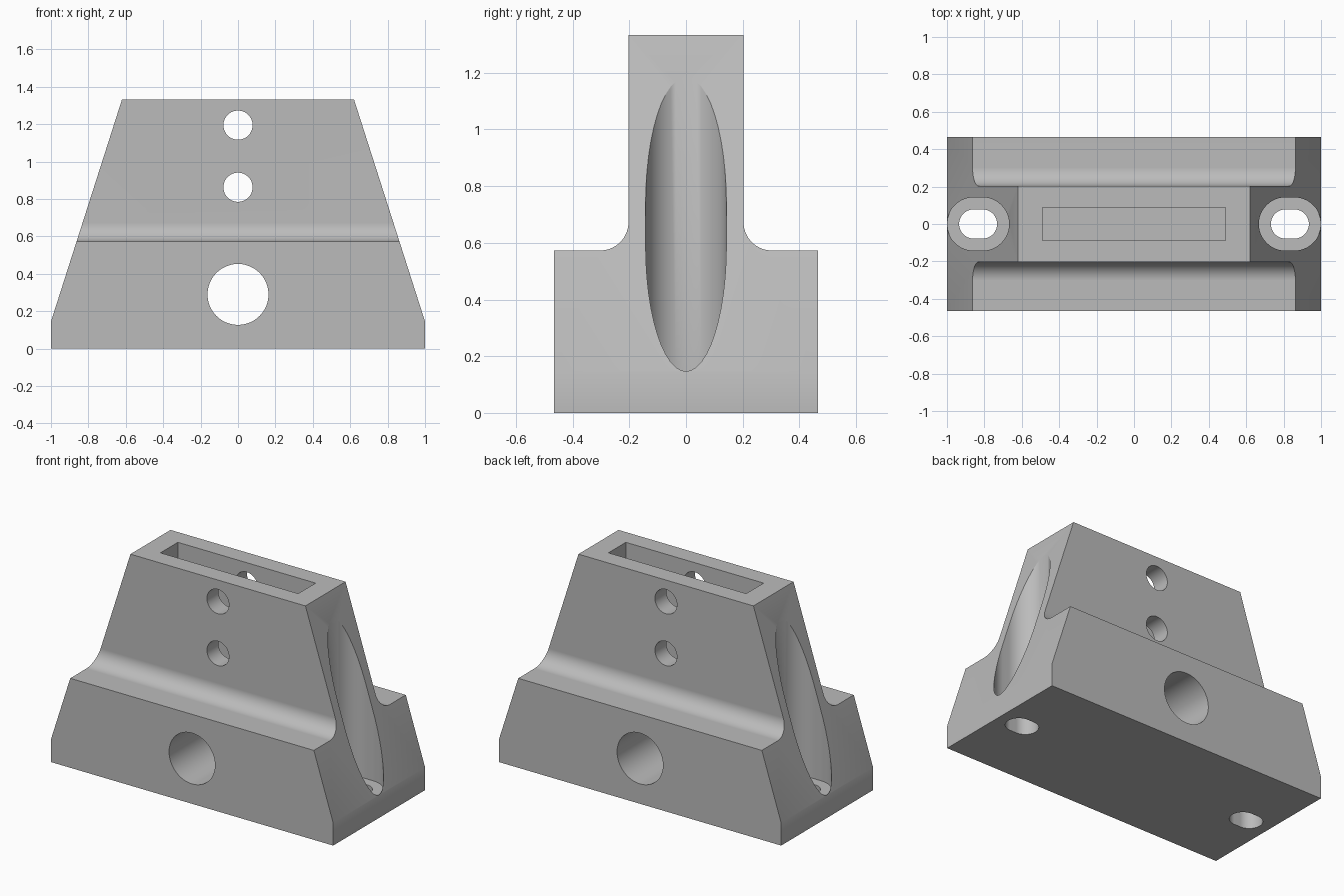
import bpy, bmesh, math
from mathutils import Vector

cube = bpy.data.objects.get("Cube")
if cube:
    bpy.data.objects.remove(cube, do_unlink=True)

# One flat grey for the whole block
grey = bpy.data.materials.new("plain_grey")
grey.use_nodes = True
grey.diffuse_color = (0.5, 0.5, 0.5, 1)
grey.node_tree.nodes["Principled BSDF"].inputs["Base Color"].default_value = (0.5, 0.5, 0.5, 1)


def prism(name, outline, axis, start, end):
    """Extrude a 2D outline along x, y or z."""
    place = {"x": lambda a, b, d: (d, a, b),
             "y": lambda a, b, d: (a, d, b),
             "z": lambda a, b, d: (a, b, d)}[axis]
    bm = bmesh.new()
    face = bm.faces.new([bm.verts.new(place(a, b, start)) for a, b in outline])
    moved = bmesh.ops.extrude_face_region(bm, geom=[face])["geom"]
    bmesh.ops.translate(bm, vec=Vector(place(0, 0, end - start)),
                        verts=[v for v in moved if isinstance(v, bmesh.types.BMVert)])
    bmesh.ops.recalc_face_normals(bm, faces=bm.faces)
    mesh = bpy.data.meshes.new(name)
    bm.to_mesh(mesh)
    bm.free()
    mesh.materials.append(grey)
    obj = bpy.data.objects.new(name, mesh)
    bpy.context.collection.objects.link(obj)
    return obj


def arc(cx, cy, r, a0, a1, n):
    angles = [math.radians(a0 + (a1 - a0) * i / n) for i in range(n + 1)]
    return [(cx + r * math.cos(a), cy + r * math.sin(a)) for a in angles]


def slot(x0, x1, r):
    return arc(x1, 0, r, -90, 90, 24) + arc(x0, 0, r, 90, 270, 24)


# Stepped block with filleted shoulders
HEIGHT = 1.333
half = [(0.465, 0), (0.465, 0.573)] + arc(0.303, 0.673, 0.1, 270, 180, 14) + [(0.203, HEIGHT)]
body = prism("mounting_block", half + [(-y, z) for y, z in reversed(half)], "x", -1, 1)

# Sloping ends
bm = bmesh.new()
bm.from_mesh(body.data)
for side in (1, -1):
    cut = bmesh.ops.bisect_plane(bm, geom=bm.verts[:] + bm.edges[:] + bm.faces[:],
                                 plane_co=(side, 0, 0.145),
                                 plane_no=(side * (HEIGHT - 0.145), 0, 0.38), clear_outer=True)
    edges = [e for e in cut["geom_cut"] if isinstance(e, bmesh.types.BMEdge)]
    bmesh.ops.contextual_create(bm, geom=edges)
bmesh.ops.recalc_face_normals(bm, faces=bm.faces)
bm.to_mesh(body.data)
bm.free()

# Cross holes, top pocket, screw slots and their counterbores
cutters = [prism("cross_hole_cutter", arc(0, z, r, 0, 360 - 360 / 48, 47), "y", -0.7, 0.7)
           for z, r in ((0.29, 0.163), (0.863, 0.078), (1.195, 0.078))]
pocket = [(-0.488, -0.088), (0.488, -0.088), (0.488, 0.088), (-0.488, 0.088)]
cutters.insert(0, prism("pocket_cutter", pocket, "z", 0.6, 1.6))
for side in (1, -1):
    x0, x1 = sorted((side * 0.81, side * 0.857))
    cutters.append(prism("counterbore_cutter", slot(x0, x1, 0.1425), "z", 0.145, 1.6))
    cutters.append(prism("screw_slot_cutter", slot(x0, x1, 0.078), "z", -0.2, 0.4))

bpy.context.view_layer.objects.active = body
for cutter in cutters:
    cutter.hide_render = True
    mod = body.modifiers.new("cut", "BOOLEAN")
    mod.operation = "DIFFERENCE"
    mod.solver = "EXACT"
    mod.object = cutter
    bpy.ops.object.modifier_apply(modifier=mod.name)
    bpy.data.objects.remove(cutter, do_unlink=True)

# Smooth round surfaces, crisp edges
bpy.ops.object.select_all(action="DESELECT")
body.select_set(True)
bpy.ops.object.shade_smooth_by_angle(angle=math.radians(25))
weighted = body.modifiers.new("even_shading", "WEIGHTED_NORMAL")
weighted.keep_sharp = True
